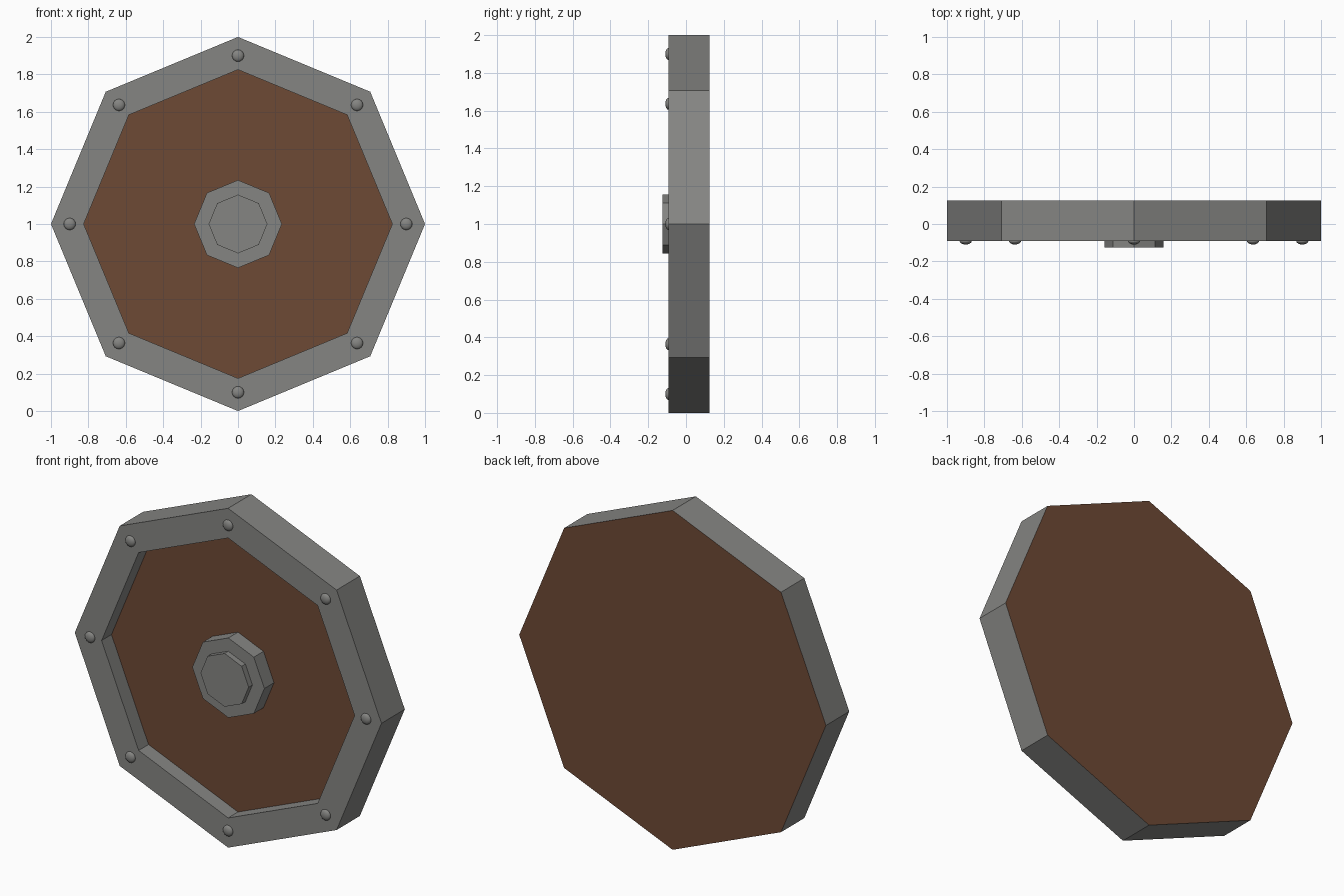
import bpy, bmesh, math

if "Cube" in bpy.data.objects:
    bpy.data.objects.remove(bpy.data.objects["Cube"])

CZ = 1.0                      # height of the shield centre
FRONT, WOOD, BACK = -0.092, 0.0, 0.125


def material(name, rgb):
    m = bpy.data.materials.new(name)
    m.diffuse_color = (*rgb, 1)
    m.use_nodes = True
    m.node_tree.nodes["Principled BSDF"].inputs["Base Color"].default_value = m.diffuse_color
    return m


grey = material("grey metal", (0.235, 0.235, 0.225))
brown = material("brown wood", (0.155, 0.067, 0.036))


def spin(name, profile, mat, closed=False, sides=8):
    """Turn a (radius, y) profile around the y axis into a faceted solid."""
    bm = bmesh.new()
    rings = []
    for r, y in profile:
        rings.append([bm.verts.new((r * math.sin(2 * math.pi * i / sides), y,
                                    CZ + r * math.cos(2 * math.pi * i / sides)))
                      for i in range(sides)])
    pairs = list(zip(rings, rings[1:]))
    if closed:
        pairs.append((rings[-1], rings[0]))
    else:
        bm.faces.new(rings[0])
        bm.faces.new(rings[-1])
    for a, b in pairs:
        for i in range(sides):
            j = (i + 1) % sides
            bm.faces.new((a[i], a[j], b[j], b[i]))
    bmesh.ops.recalc_face_normals(bm, faces=bm.faces)
    me = bpy.data.meshes.new(name)
    bm.to_mesh(me)
    bm.free()
    me.materials.append(mat)
    ob = bpy.data.objects.new(name, me)
    bpy.context.collection.objects.link(ob)
    return ob


# Metal rim, wrapping the edge of the wooden panel
spin("metal_rim", [(1, BACK), (1, FRONT), (0.825, FRONT), (0.825, WOOD)], grey, closed=True)

# Wooden panel: recessed at the front, full width at the back
spin("wooden_panel", [(0.825, WOOD), (1, BACK)], brown)

# Two-step centre boss
spin("boss_base", [(0.235, WOOD), (0.235, -0.09)], grey)
spin("boss_cap", [(0.157, -0.09), (0.157, -0.125)], grey)

# Domed rivets at the rim corners
for i in range(8):
    a = math.pi * i / 4
    bpy.ops.mesh.primitive_uv_sphere_add(
        segments=16, ring_count=8, radius=0.032,
        location=(0.9 * math.sin(a), FRONT, CZ + 0.9 * math.cos(a)))
    rivet = bpy.context.object
    rivet.name = f"rivet_{i + 1}"
    rivet.scale.y = 0.55
    rivet.data.materials.append(grey)
    bpy.ops.object.shade_smooth()
